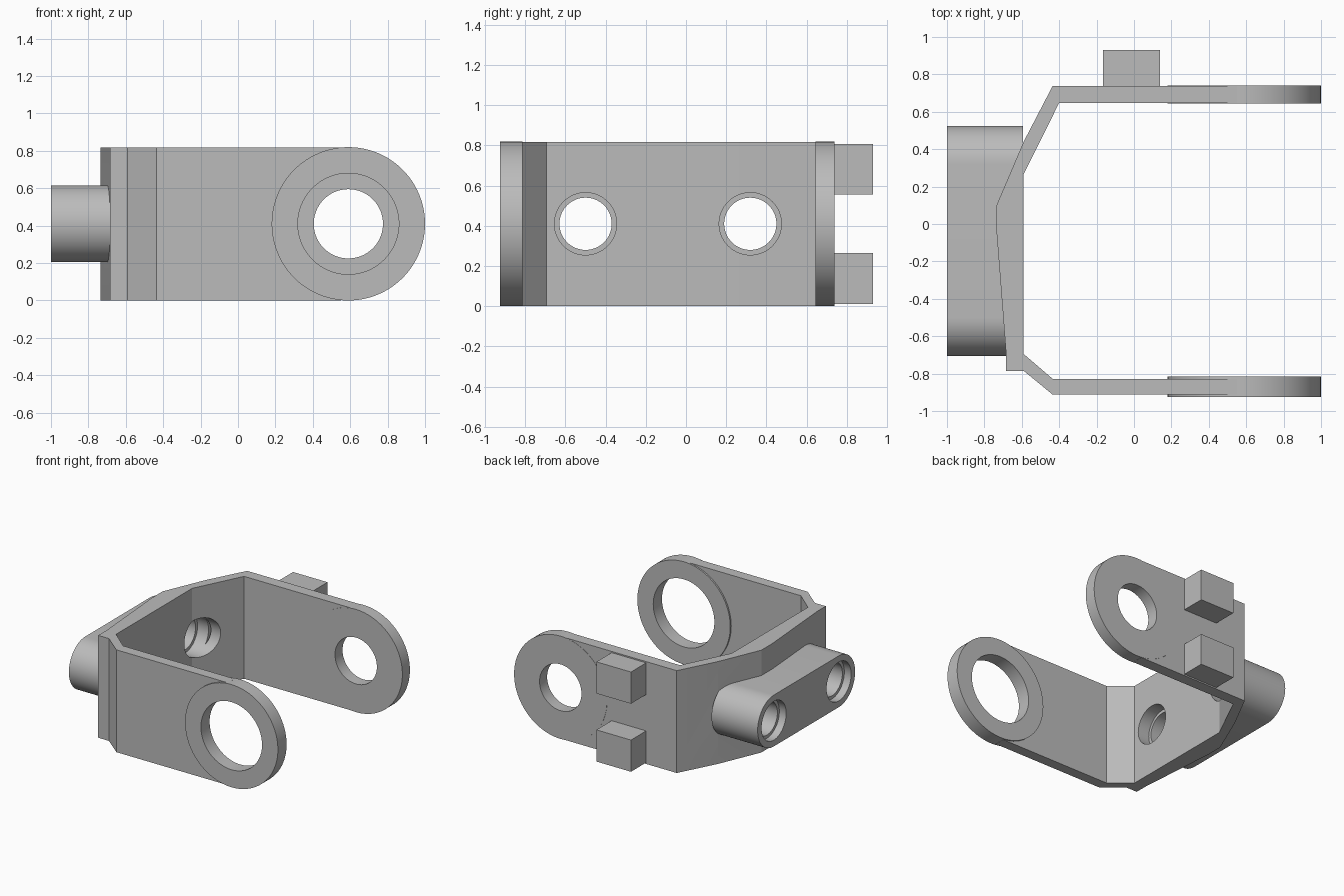
import bpy, bmesh, math
from mathutils import Vector

cube = bpy.data.objects.get("Cube")
if cube:
    bpy.data.objects.remove(cube, do_unlink=True)

grey = bpy.data.materials.new("plain grey")
grey.use_nodes = True
colour = (0.5, 0.5, 0.5, 1)
grey.diffuse_color = colour
grey.node_tree.nodes["Principled BSDF"].inputs["Base Color"].default_value = colour

MID = 0.41        # height of every bore axis
EAR_X = 0.59      # pivot axis of the two ears
BORES = (-0.5, 0.32)


def extrude(name, points, direction):
    """Solid made by sweeping a closed outline of 3D points along a vector."""
    bm = bmesh.new()
    face = bm.faces.new([bm.verts.new(p) for p in points])
    moved = bmesh.ops.extrude_face_region(bm, geom=[face])["geom"]
    verts = [v for v in moved if isinstance(v, bmesh.types.BMVert)]
    bmesh.ops.translate(bm, verts=verts, vec=Vector(direction))
    bmesh.ops.recalc_face_normals(bm, faces=bm.faces)
    mesh = bpy.data.meshes.new(name)
    bm.to_mesh(mesh)
    bm.free()
    mesh.materials.append(grey)
    ob = bpy.data.objects.new(name, mesh)
    bpy.context.collection.objects.link(ob)
    return ob


def arc(radius, start, sweep, steps):
    return [(radius * math.cos(start + sweep * i / steps),
             radius * math.sin(start + sweep * i / steps)) for i in range(steps + 1)]


def cylinder_y(name, radius, y0, y1):
    ring = arc(radius, 0, math.tau, 96)[:-1]
    return extrude(name, [(EAR_X + a, y0, MID + b) for a, b in ring], (0, y1 - y0, 0))


def cylinder_x(name, radius, y, x0, x1):
    ring = arc(radius, 0, math.tau, 64)[:-1]
    return extrude(name, [(x0, y + a, MID + b) for a, b in ring], (x1 - x0, 0, 0))


def box(name, x0, x1, y0, y1, z0, z1):
    return extrude(name, [(x0, y0, z0), (x1, y0, z0), (x1, y1, z0), (x0, y1, z0)],
                   (0, 0, z1 - z0))


def cut(ob, cutters):
    bpy.context.view_layer.objects.active = ob
    for c in cutters:
        mod = ob.modifiers.new("bore", "BOOLEAN")
        mod.operation, mod.solver, mod.object = "DIFFERENCE", "EXACT", c
        bpy.ops.object.modifier_apply(modifier=mod.name)


# Bent strip: back arm, angled wall, front arm
outline = [(0.55, 0.738), (-0.435, 0.738), (-0.59, 0.44), (-0.735, 0.10),
           (-0.735, -0.04), (-0.685, -0.68), (-0.685, -0.785), (-0.59, -0.785),
           (-0.435, -0.912), (0.55, -0.912), (0.55, -0.828), (-0.435, -0.828),
           (-0.59, -0.695), (-0.59, 0.265), (-0.4, 0.648), (0.55, 0.648)]
strip = extrude("bent_strip", [(x, y, 0.001) for x, y in outline], (0, 0, 0.817))

# Round ears on the arm ends
front_ear = cylinder_y("front_ear", 0.41, -0.925, -0.815)
back_ear = cylinder_y("back_ear", 0.41, 0.645, 0.74)

# Rounded mounting boss on the outside of the wall
half = arc(0.205, -math.pi / 2, math.pi, 32)
stadium = [(BORES[1] + a, MID + b) for a, b in half]
stadium += [(BORES[0] - a, MID - b) for a, b in half]
boss = extrude("mounting_boss", [(-1, y, z) for y, z in stadium], (0.407, 0, 0))

# Pivot holes
front_hole = cylinder_y("front_hole_cutter", 0.27, -1.1, -0.7)
back_hole = cylinder_y("back_hole_cutter", 0.185, 0.5, 0.9)
cut(front_ear, [front_hole])
cut(back_ear, [back_hole])
cut(strip, [front_hole, back_hole])

# Stepped bores through boss and wall
cutters = []
for y in BORES:
    cutters += [cylinder_x("bore_cutter", 0.13, y, -1.1, -0.4),
                cylinder_x("outer_step_cutter", 0.155, y, -1.1, -0.94),
                cylinder_x("inner_step_cutter", 0.155, y, -0.69, -0.45)]
cut(boss, cutters)
cut(strip, cutters)
for c in cutters + [front_hole, back_hole]:
    bpy.data.objects.remove(c, do_unlink=True)

# Square pegs on the back arm
box("lower_peg", -0.165, 0.14, 0.70, 0.93, 0.012, 0.265)
box("upper_peg", -0.165, 0.14, 0.70, 0.93, 0.555, 0.808)

# Smooth round walls, sharp edges
for ob in (strip, front_ear, back_ear, boss):
    bpy.ops.object.select_all(action="DESELECT")
    ob.select_set(True)
    bpy.context.view_layer.objects.active = ob
    bpy.ops.object.shade_smooth_by_angle(angle=math.radians(20 if ob != strip else 10))
